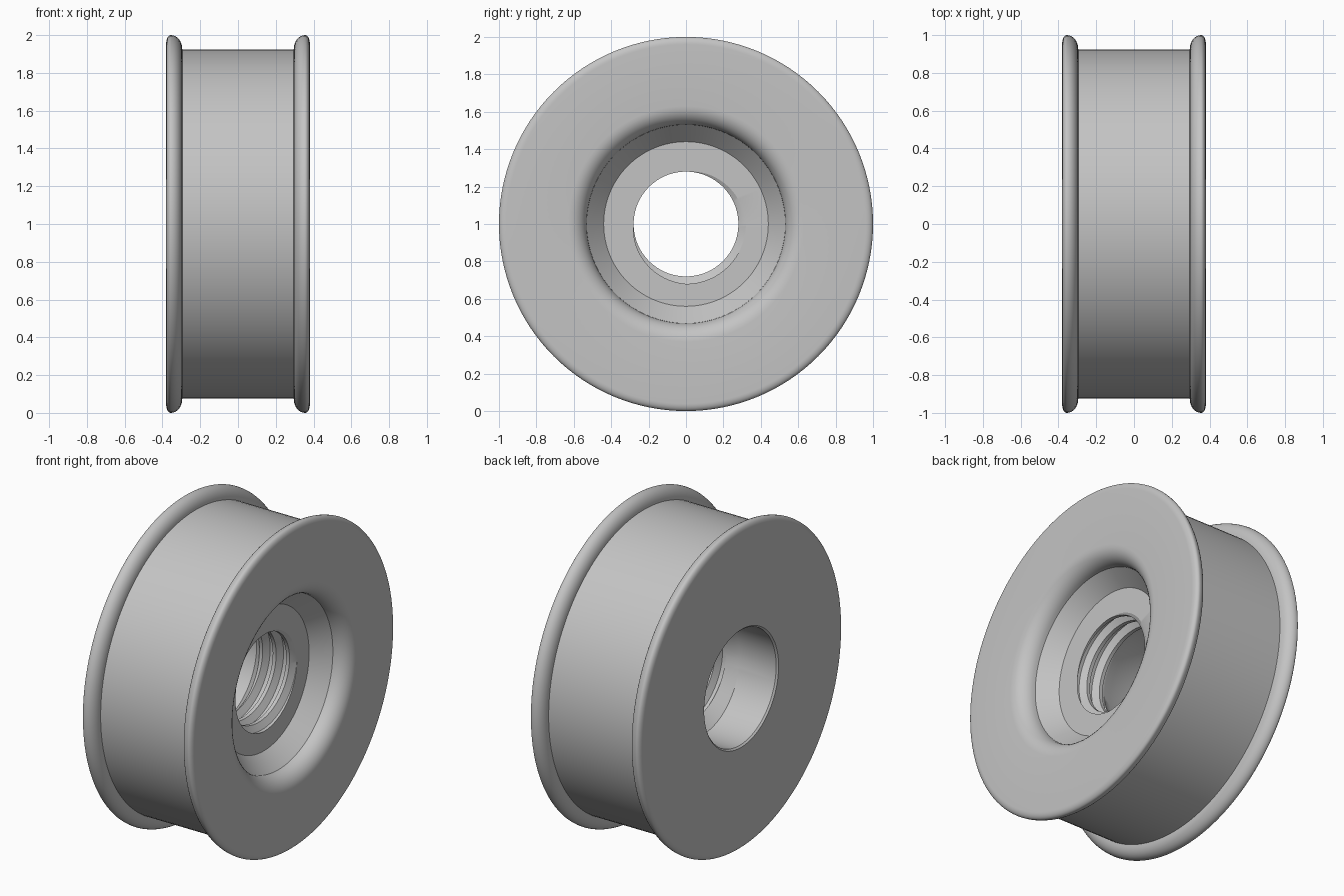
import bpy, bmesh, math

SEG = 128
PITCH, MINOR, MAJOR = 0.092, 0.28, 0.32      # internal thread
THREAD_START, THREAD_END = -0.05, 0.18
STEPS = 4                                    # profile corners per thread turn

cube = bpy.data.objects.get("Cube")
if cube:
    bpy.data.objects.remove(cube, do_unlink=True)

gray = bpy.data.materials.new("plain gray")
gray.use_nodes = True
color = (0.55, 0.55, 0.55, 1)
gray.diffuse_color = color
gray.node_tree.nodes["Principled BSDF"].inputs["Base Color"].default_value = color


def thread_radius(x, angle):
    """Trapezoid thread: flat ridge, ramp, flat groove, ramp."""
    t = ((x - THREAD_START) / PITCH - angle / math.tau) % 1 * STEPS
    k = int(t) % STEPS
    levels = (MINOR, MINOR, MAJOR, MAJOR, MINOR)
    return levels[k] + (levels[k + 1] - levels[k]) * (t - int(t))


def arc(cx, cr, ax, ar, start, end, n=8):
    """Elliptical arc in the (x, radius) plane, angles in degrees."""
    angles = [math.radians(start + (end - start) * i / n) for i in range(n + 1)]
    return [(cx + ax * math.cos(a), cr + ar * math.sin(a)) for a in angles]


# Profile from the back of the thread, around the outside, to its front
flange = arc(0.355, 0.925, -0.06, 0.075, 0, 90) + arc(0.355, 0.96, 0.025, 0.04, 90, 0)[1:]
bore = [(-0.12, 0.355), (-0.37, 0.355), (-0.38, 0.365)]
recess = arc(0.28, 0.63, 0.1, -0.1, 0, 90)[::1] + [(0.18, 0.44)]
left_rim = [(-x, r) for x, r in reversed(flange)]
profile = bore + left_rim + flange + recess

bm = bmesh.new()


def vert(x, r, angle):
    return bm.verts.new((x, r * math.cos(angle), 1 + r * math.sin(angle)))


def bridge(cols, shift=0):
    """Join neighbouring columns of vertices; the seam may slide by a shift."""
    last = len(cols[0]) - 1
    for i, col in enumerate(cols):
        seam = i == len(cols) - 1
        nxt = cols[0] if seam else cols[i + 1]
        off = shift if seam else 0
        for k in range(last):
            a, b = min(k + off, last), min(k + 1 + off, last)
            if a != b:
                bm.faces.new((col[k], nxt[a], nxt[b], col[k + 1]))


angles = [math.tau * i / SEG for i in range(SEG)]

# Revolved wheel body, ending on the uneven edges of the thread
columns = []
for a in angles:
    pts = [(THREAD_START, thread_radius(THREAD_START, a))] + profile
    pts.append((THREAD_END, thread_radius(THREAD_END, a)))
    columns.append([vert(x, r, a) for x, r in pts])
bridge(columns)

# Helical thread, with rows that follow the helix
rows = range(-STEPS, math.ceil((THREAD_END - THREAD_START) / PITCH * STEPS) + STEPS + 1)
columns = []
for a in angles:
    col = []
    for k in rows:
        x = THREAD_START + PITCH * (k / STEPS + a / math.tau)
        x = min(max(x, THREAD_START), THREAD_END)
        col.append(vert(x, thread_radius(x, a), a))
    columns.append(col)
bridge(columns, STEPS)

bmesh.ops.remove_doubles(bm, verts=bm.verts, dist=0.00005)
bmesh.ops.recalc_face_normals(bm, faces=bm.faces)

mesh = bpy.data.meshes.new("flanged_roller")
bm.to_mesh(mesh)
bm.free()
mesh.materials.append(gray)
roller = bpy.data.objects.new("flanged_roller", mesh)
bpy.context.collection.objects.link(roller)

bpy.ops.object.select_all(action="DESELECT")
roller.select_set(True)
bpy.context.view_layer.objects.active = roller
bpy.ops.object.shade_smooth_by_angle(angle=math.radians(30))
